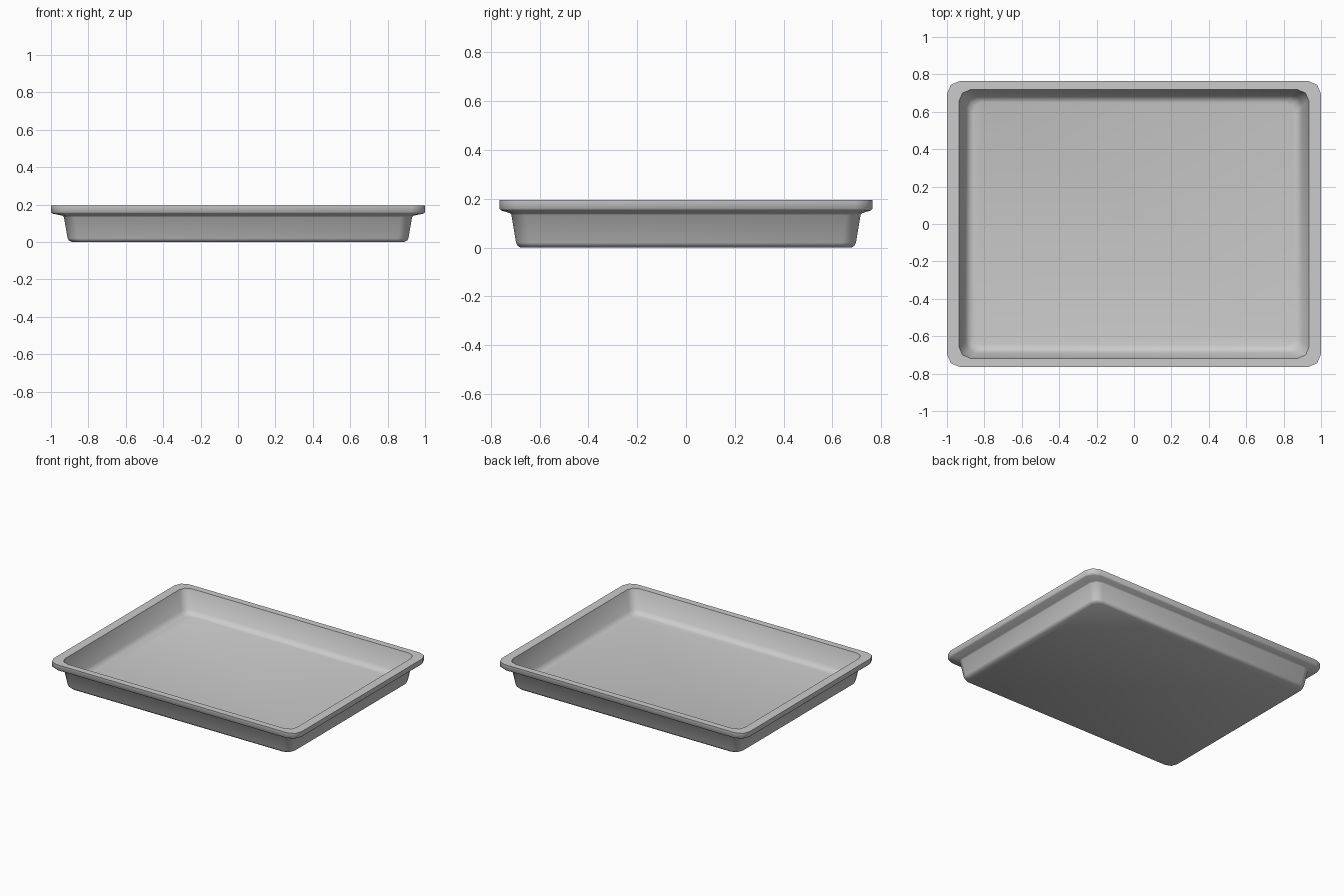
import bpy, bmesh, math

if "Cube" in bpy.data.objects:
    bpy.data.objects.remove(bpy.data.objects["Cube"])

# Cross-section from floor centre up the inside, over the rim, down the outside:
# (half width x, half depth y, height z, corner radius)
PROFILE = [
    (0.860, 0.650, 0.030, 0.05),   # inside floor
    (0.882, 0.668, 0.036, 0.05),
    (0.900, 0.688, 0.060, 0.055),
    (0.935, 0.718, 0.195, 0.06),   # inner lip
    (1.000, 0.765, 0.195, 0.07),   # outer lip
    (1.000, 0.765, 0.160, 0.07),
    (0.992, 0.758, 0.152, 0.07),   # underside of rim
    (0.938, 0.722, 0.141, 0.06),
    (0.931, 0.716, 0.134, 0.06),   # outer wall
    (0.911, 0.697, 0.020, 0.055),
    (0.905, 0.692, 0.009, 0.055),
    (0.888, 0.680, 0.000, 0.05),   # base
]
CORNER_STEPS = 2


def rounded_ring(bm, hx, hy, z, r):
    verts = []
    for i, (sx, sy) in enumerate([(1, 1), (-1, 1), (-1, -1), (1, -1)]):
        for k in range(CORNER_STEPS + 1):
            a = math.pi / 2 * (i + k / CORNER_STEPS)
            verts.append(bm.verts.new((sx * (hx - r) + r * math.cos(a),
                                       sy * (hy - r) + r * math.sin(a), z)))
    return verts


# Tray: rounded rectangles lofted along the cross-section
bm = bmesh.new()
rings = [rounded_ring(bm, *p) for p in PROFILE]
for a, b in zip(rings, rings[1:]):
    n = len(a)
    for i in range(n):
        j = (i + 1) % n
        bm.faces.new((a[i], a[j], b[j], b[i]))
bm.faces.new(rings[0])
bm.faces.new(rings[-1])
bmesh.ops.recalc_face_normals(bm, faces=bm.faces)

mesh = bpy.data.meshes.new("tray")
bm.to_mesh(mesh)
bm.free()
tray = bpy.data.objects.new("tray", mesh)
bpy.context.collection.objects.link(tray)
bpy.context.view_layer.objects.active = tray
tray.select_set(True)
bpy.ops.object.shade_smooth_by_angle(angle=math.radians(55))
